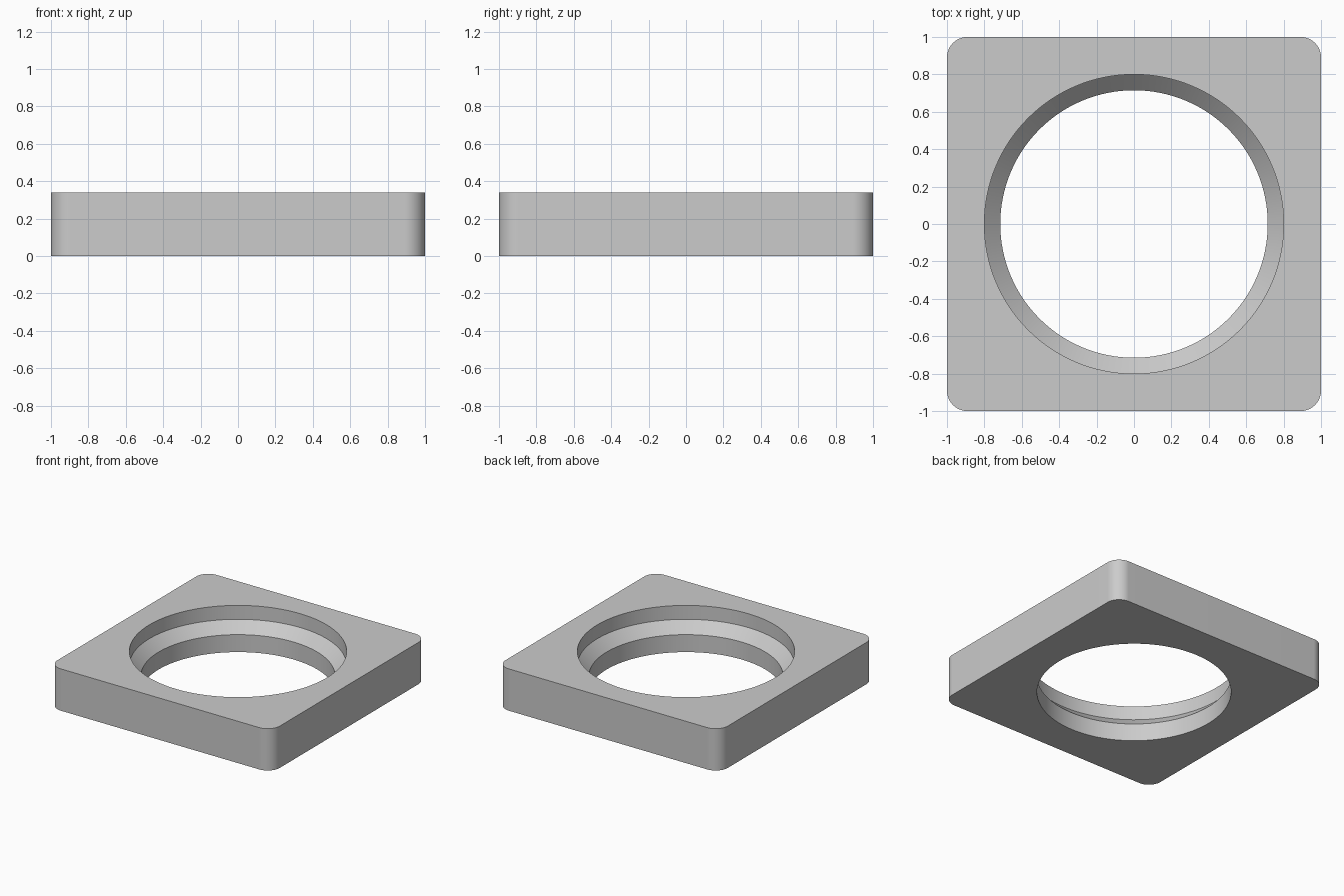
import bpy
import bmesh
from math import cos, sin, pi, radians

cube = bpy.data.objects.get("Cube")
if cube:
    bpy.data.objects.remove(cube, do_unlink=True)

# Single grey material
grey = bpy.data.materials.new("plain grey")
grey.use_nodes = True
colour = (0.6, 0.6, 0.6, 1)
grey.diffuse_color = colour
grey.node_tree.nodes["Principled BSDF"].inputs["Base Color"].default_value = colour

SEGMENTS = 32     # per quarter turn
HEIGHT = 0.34
CORNER = 0.11     # rounded corner radius


def ring(bm, inset, radius, z):
    """Rounded square loop; with inset 0 it is a circle."""
    verts = []
    for quarter, (sx, sy) in enumerate([(1, 1), (-1, 1), (-1, -1), (1, -1)]):
        for i in range(SEGMENTS + 1):
            a = (quarter + i / SEGMENTS) * pi / 2
            verts.append(bm.verts.new((sx * inset + radius * cos(a),
                                       sy * inset + radius * sin(a), z)))
    return verts


# Section: outer wall, top, upper bore, sloped seat, lower bore, underside
section = [
    (1 - CORNER, CORNER, 0),
    (1 - CORNER, CORNER, HEIGHT),
    (0, 0.8, HEIGHT),
    (0, 0.8, 0.227),
    (0, 0.715, 0.142),
    (0, 0.715, 0),
]
bm = bmesh.new()
rings = [ring(bm, *s) for s in section]
for k, lower in enumerate(rings):
    upper = rings[(k + 1) % len(rings)]
    for i in range(len(lower)):
        j = (i + 1) % len(lower)
        bm.faces.new((lower[i], lower[j], upper[j], upper[i]))
bmesh.ops.remove_doubles(bm, verts=bm.verts, dist=0.0001)
bmesh.ops.recalc_face_normals(bm, faces=bm.faces)

mesh = bpy.data.meshes.new("bored_square_plate")
bm.to_mesh(mesh)
bm.free()
mesh.materials.append(grey)
plate = bpy.data.objects.new("bored_square_plate", mesh)
bpy.context.collection.objects.link(plate)

# Smooth curved walls, crisp rims
bpy.ops.object.select_all(action='DESELECT')
plate.select_set(True)
bpy.context.view_layer.objects.active = plate
bpy.ops.object.shade_smooth_by_angle(angle=radians(30))
